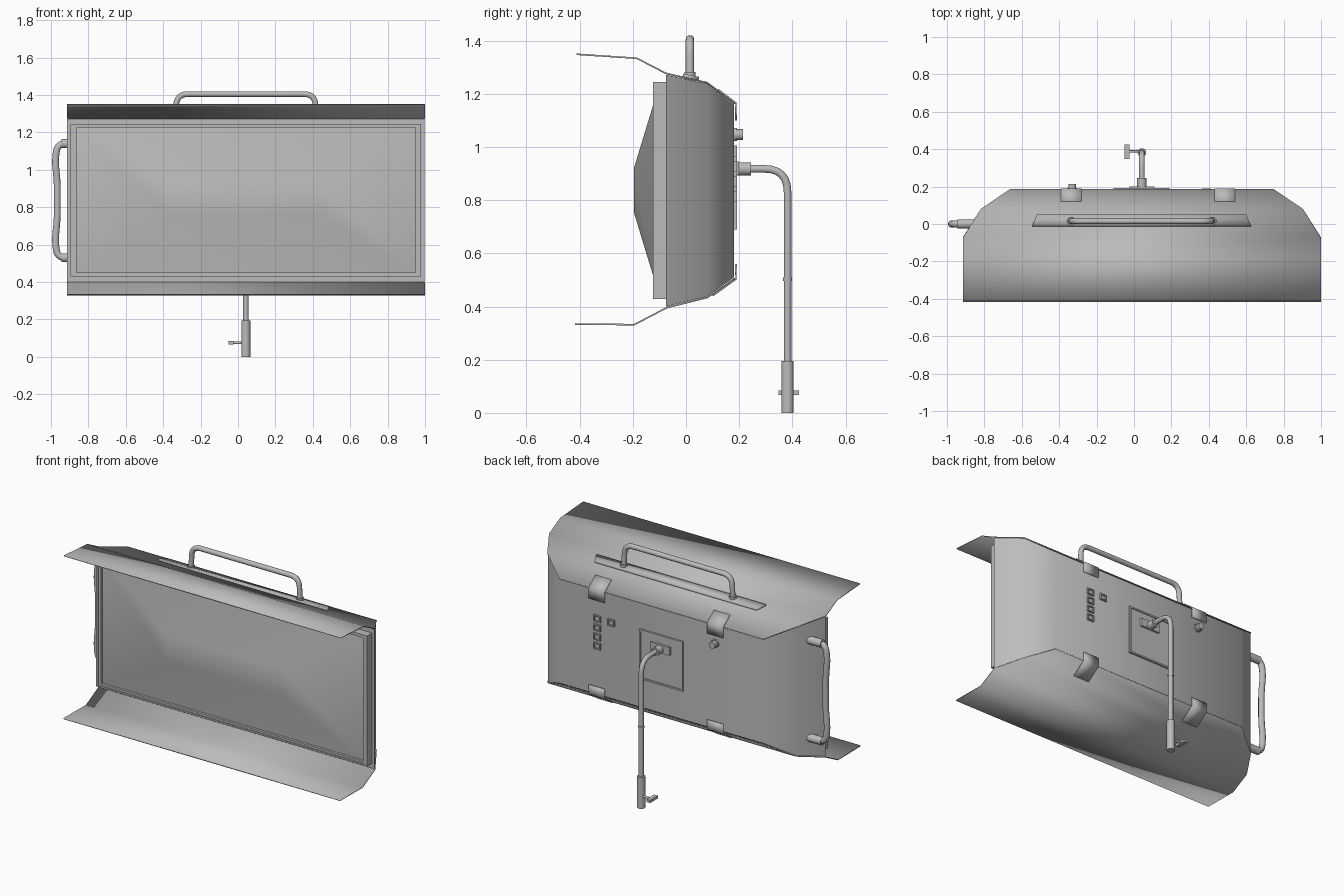
import bpy, bmesh, math
from mathutils import Vector

if "Cube" in bpy.data.objects:
    bpy.data.objects.remove(bpy.data.objects["Cube"])

grey = bpy.data.materials.new("grey metal")
grey.use_nodes = True
grey.diffuse_color = (0.5, 0.5, 0.5, 1)
grey.node_tree.nodes["Principled BSDF"].inputs["Base Color"].default_value = (0.5, 0.5, 0.5, 1)

CX, CZ = 0.042, 0.837      # centre of the lamp head
BACK = 0.182               # y of its back wall


def finish(ob, angle=40):
    ob.data.materials.append(grey)
    bpy.ops.object.select_all(action='DESELECT')
    ob.select_set(True)
    bpy.context.view_layer.objects.active = ob
    bpy.ops.object.shade_smooth_by_angle(angle=math.radians(angle))
    return ob


def mesh(name, verts, faces, angle=40):
    me = bpy.data.meshes.new(name)
    me.from_pydata(verts, [], faces)
    bm = bmesh.new()
    bm.from_mesh(me)
    bmesh.ops.recalc_face_normals(bm, faces=bm.faces)
    bm.to_mesh(me)
    bm.free()
    ob = bpy.data.objects.new(name, me)
    bpy.context.collection.objects.link(ob)
    return finish(ob, angle)


def loft(name, rings, caps=(True, True), angle=40):
    """Skin a list of equally long vertex rings."""
    n = len(rings[0])
    faces = [(r * n + i, r * n + (i + 1) % n, (r + 1) * n + (i + 1) % n, (r + 1) * n + i)
             for r in range(len(rings) - 1) for i in range(n)]
    if caps[0]:
        faces.append(tuple(range(n)))
    if caps[1]:
        faces.append(tuple(range((len(rings) - 1) * n, len(rings) * n)))
    return mesh(name, [v for ring in rings for v in ring], faces, angle)


def rect(y, hw, z0, z1):
    return [(CX - hw, y, z0), (CX + hw, y, z0), (CX + hw, y, z1), (CX - hw, y, z1)]


def block(name, x, y, z):
    return loft(name, [[(x[0], v, z[0]), (x[1], v, z[0]), (x[1], v, z[1]), (x[0], v, z[1])]
                       for v in y])


def strip(name, rows, thickness):
    """Thin sheet through rows of (y, z, x_min, x_max)."""
    verts = [(x, y, z) for y, z, a, b in rows for x in (a, b)]
    faces = [(2 * i, 2 * i + 1, 2 * i + 3, 2 * i + 2) for i in range(len(rows) - 1)]
    ob = mesh(name, verts, faces, 25)
    mod = ob.modifiers.new("thickness", 'SOLIDIFY')
    mod.thickness, mod.offset = thickness, 0
    return ob


def fillet(points, radius, steps=6):
    pts = [Vector(p) for p in points]
    out = [pts[0]]
    for a, b, c in zip(pts, pts[1:], pts[2:]):
        r = min(radius, (a - b).length * 0.48, (c - b).length * 0.48)
        p, q = b + (a - b).normalized() * r, b + (c - b).normalized() * r
        for i in range(steps + 1):
            t = i / steps
            out.append(p * (1 - t) ** 2 + b * 2 * t * (1 - t) + q * t * t)
    return out + [pts[-1]]


def tube(name, points, radius, bend=0.05):
    cu = bpy.data.curves.new(name, 'CURVE')
    cu.dimensions, cu.bevel_depth, cu.bevel_resolution = '3D', radius, 3
    cu.use_fill_caps = True
    path = fillet(points, bend)
    sp = cu.splines.new('POLY')
    sp.points.add(len(path) - 1)
    for p, v in zip(sp.points, path):
        p.co = (*v, 1)
    ob = bpy.data.objects.new(name, cu)
    bpy.context.collection.objects.link(ob)
    bpy.ops.object.select_all(action='DESELECT')
    ob.select_set(True)
    bpy.context.view_layer.objects.active = ob
    bpy.ops.object.convert(target='MESH')
    ob = bpy.context.object
    ob.data.materials.clear()
    return finish(ob)


# Housing: stations of (y, half width, bottom, top), closing in towards the back
stations = [(-0.075, 0.955, 0.40, 1.272), (0.08, 0.858, 0.438, 1.238), (0.18, 0.705, 0.51, 1.16)]
loft("housing", [rect(*s) for s in stations])

# Front frame with a stepped inner lip, and the bulging diffuser set in it
frame = [(-0.075, 0.937, 0.408), (-0.125, 0.937, 0.408), (-0.125, 0.922, 0.398),
         (-0.119, 0.922, 0.398), (-0.119, 0.906, 0.386), (-0.1, 0.906, 0.386)]
loft("front_frame", [rect(y, w, CZ - h, CZ + h) for y, w, h in frame], (True, False), 25)
loft("diffuser", [rect(y, w, CZ - h, CZ + h) for y, w, h in
                  [(-0.104, 0.906, 0.386), (-0.196, 0.40, 0.083)]], (False, True))

# Barn door flaps, following the housing and flaring out at the front
doors = {"upper_flap": [(-0.412, 1.349), (-0.185, 1.334), (-0.075, 1.277), (0.08, 1.242), (0.184, 1.163)],
         "lower_flap": [(-0.418, 0.334), (-0.195, 0.332), (-0.072, 0.396), (0.08, 0.434), (0.184, 0.506)]}
widths = [0.957, 0.957, 0.957, 0.861, 0.706]
for name, profile in doors.items():
    strip(name, [(y, z, CX - w, CX + w) for (y, z), w in zip(profile, widths)], 0.006)

# Clips wrapped over the rear edge of both flaps
for side, x in (("left", 0.485), ("right", -0.335)):
    strip(side + "_upper_clip", [(y, z, x - 0.055, x + 0.055) for y, z in
                                 [(0.12, 1.217), (0.188, 1.166), (0.188, 1.10)]], 0.006)
    strip(side + "_lower_clip", [(y, z, x - 0.055, x + 0.055) for y, z in
                                 [(0.10, 0.441), (0.188, 0.503), (0.188, 0.56)]], 0.006)

# Carrying handle on its mounting plate
strip("handle_plate", [(-0.012, 1.268, -0.545, 0.625), (0.048, 1.256, -0.52, 0.60)], 0.016)
tube("top_handle", [(-0.335, 0.015, 1.255), (-0.328, 0.015, 1.405),
                    (0.412, 0.015, 1.405), (0.419, 0.015, 1.255)], 0.016, 0.06)
for side, x in (("left", 0.419), ("right", -0.335)):
    tube(side + "_handle_foot", [(x, 0.015, 1.25), (x, 0.015, 1.282)], 0.022)

# Side grip with thicker ends
tube("side_grip", [(-0.86, 0, 1.14), (-0.965, 0, 1.14), (-0.978, 0, 1.05), (-0.966, 0, 0.93),
                   (-0.966, 0, 0.74), (-0.978, 0, 0.62), (-0.965, 0, 0.53), (-0.86, 0, 0.53)], 0.019)
for part, z in (("upper", 1.14), ("lower", 0.53)):
    tube(part + "_grip_socket", [(-0.85, 0, z), (-0.945, 0, z)], 0.025)

# Back mount: plate with raised rim, bracket and joint
block("mount_plate", (-0.11, 0.19), (0.17, 0.186), (0.69, 1.0))
for i, x in enumerate((-0.11, 0.18)):
    block("mount_rim_side_%d" % i, (x, x + 0.01), (0.17, 0.192), (0.69, 1.0))
for i, z in enumerate((0.69, 0.99)):
    block("mount_rim_edge_%d" % i, (-0.11, 0.19), (0.17, 0.192), (z, z + 0.01))
block("mount_bracket", (-0.025, 0.109), (0.18, 0.2), (0.895, 0.945))
tube("mount_joint", [(CX, 0.19, 0.918), (CX, 0.245, 0.918)], 0.026)

# Bent stand arm, collar and socket with its locking lever
tube("stand_arm", [(CX, 0.2, 0.918), (CX, 0.382, 0.918), (CX, 0.382, 0.1)], 0.015, 0.13)
tube("arm_collar", [(CX, 0.382, 0.497), (CX, 0.382, 0.51)], 0.018)
tube("stand_socket", [(CX, 0.382, 0), (CX, 0.382, 0.195)], 0.024)
tube("lever_stem", [(CX, 0.388, 0.075), (-0.03, 0.388, 0.075)], 0.007)
block("lever_handle", (-0.05, -0.024), (0.348, 0.425), (0.067, 0.084))

# Control sockets: small frames with a sunken centre
controls = [(0.485, z) for z in (0.985, 0.928, 0.871, 0.814)] + [(0.388, 0.985)]
for i, (x, z) in enumerate(controls):
    rings = [(0.0, 0.024, 0.02), (0.012, 0.024, 0.02), (0.012, 0.016, 0.013), (0.004, 0.016, 0.013)]
    loft("control_%d" % (i + 1), [[(x + sx * w, BACK - 0.003 + d, z + sz * h) for sx, sz in
                                   ((-1, -1), (1, -1), (1, 1), (-1, 1))] for d, w, h in rings], angle=25)

# Power knob
tube("power_knob", [(-0.33, 0.175, 1.047), (-0.33, 0.215, 1.047)], 0.021)
tube("power_knob_base", [(-0.33, 0.175, 1.047), (-0.33, 0.192, 1.047)], 0.026)
